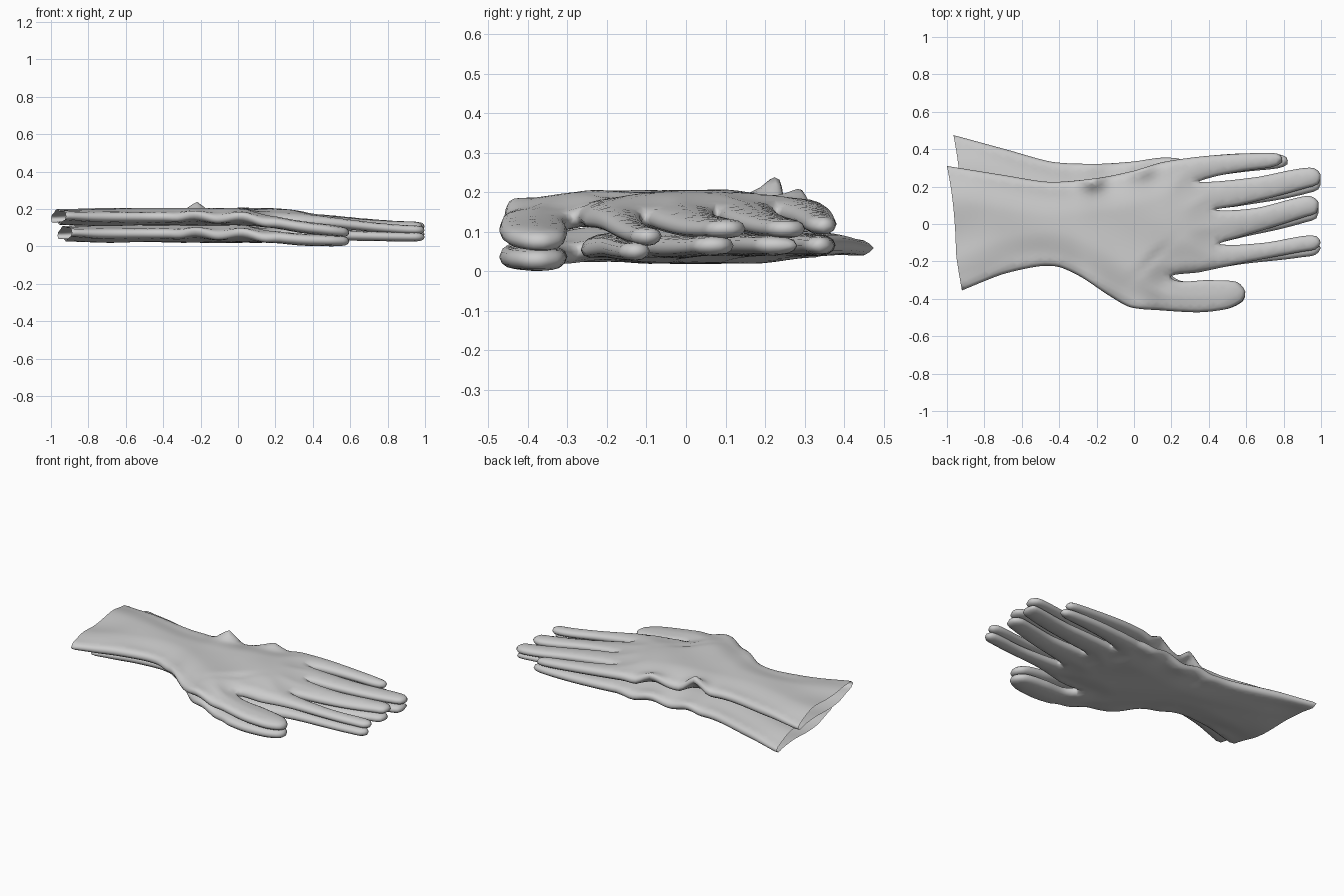
import bpy, math
from mathutils import Vector
from mathutils.geometry import delaunay_2d_cdt

if "Cube" in bpy.data.objects:
    bpy.data.objects.remove(bpy.data.objects["Cube"])

# Glove outline seen from above: cuff corner -> thumb -> fingers -> other cuff corner
OUTLINE = [(-.92, -.355), (-.7, -.268), (-.5, -.225), (-.4, -.23), (-.28, -.285), (-.13, -.385), (-.02, -.445),
           (.15, -.462), (.35, -.472), (.5, -.453), (.58, -.41), (.595, -.36), (.55, -.31), (.4, -.3), (.2, -.29),
           (.35, -.258), (.6, -.205), (.9, -.148), (.97, -.135), (.998, -.1), (.975, -.065), (.9, -.065), (.7, -.1),
           (.46, -.108), (.55, -.075), (.75, -.015), (.92, .04), (.975, .06), (.985, .12), (.94, .15), (.85, .135),
           (.65, .085), (.44, .075), (.55, .097), (.75, .145), (.93, .195), (.985, .215), (.998, .265), (.96, .3),
           (.85, .29), (.65, .25), (.35, .225), (.45, .258), (.6, .285), (.74, .305), (.79, .33), (.785, .367),
           (.74, .38), (.55, .375), (.35, .36), (.15, .33), (0, .285), (-.2, .245), (-.45, .225), (-.7, .262),
           (-1, .31)]
CUFF = [(-.98, .2), (-.965, .08), (-.955, -.05), (-.95, -.17), (-.935, -.27)]


def smooth(a, b, v):
    t = max(0, min(1, (v - a) / (b - a)))
    return t * t * (3 - 2 * t)


def spline(pts, step):
    """Evenly sampled smooth curve through the points."""
    p = [Vector(q) for q in pts]
    p = [p[0] * 2 - p[1]] + p + [p[-1] * 2 - p[-2]]
    out = []
    for a, b, c, d in zip(p, p[1:], p[2:], p[3:]):
        L = (c - b).length
        n = max(2, round(L / step))
        m0 = (c - a).normalized() * L * .8
        m1 = (d - b).normalized() * L * .8
        for i in range(n):
            t = i / n
            out.append(b * (2*t**3 - 3*t*t + 1) + m0 * (t**3 - 2*t*t + t)
                       + c * (3*t*t - 2*t**3) + m1 * (t**3 - t*t))
    return out + [p[-2]]


def flat_mesh():
    """Triangulated flat glove with each point's distance from the seam."""
    side = spline(OUTLINE, .025)
    rim = spline([OUTLINE[-1]] + CUFF + [OUTLINE[0]], .025)[1:-1]
    segs = [(a.x, a.y, b.x - a.x, b.y - a.y) for a, b in zip(side, side[1:])]

    def dist(x, y):
        best = 9
        for ax, ay, dx, dy in segs:
            px, py = x - ax, y - ay
            t = max(0, min(1, (px*dx + py*dy) / (dx*dx + dy*dy + 1e-12)))
            best = min(best, (px - t*dx)**2 + (py - t*dy)**2)
        return math.sqrt(best)

    loop = side + rim
    n = len(loop)

    def inside(x, y):
        r = False
        for i in range(n):
            a, b = loop[i - 1], loop[i]
            if (a.y > y) != (b.y > y) and x < (b.x - a.x) * (y - a.y) / (b.y - a.y) + a.x:
                r = not r
        return r

    pts = list(loop)
    # rows running parallel to the seam keep the edges round
    for off in (.006, .018):
        for a, b, c in zip(side, side[1:], side[2:]):
            t = (c - a).normalized()
            q = b + Vector((-t.y, t.x)) * off
            if dist(q.x, q.y) > off * .9 and inside(q.x, q.y):
                pts.append(q)
    s = .025
    for i in range(-40, 41):
        for j in range(-20, 20):
            q = Vector((i * s, (j + .5 * (i % 2)) * s))
            if dist(q.x, q.y) > .029 and inside(q.x - .012, q.y) and inside(q.x, q.y):
                pts.append(q)
    res = delaunay_2d_cdt(pts, [(i, (i + 1) % n) for i in range(n)], [], 1, 1e-6)
    return [(v.x, v.y, dist(v.x, v.y)) for v in res[0]], [list(f) for f in res[2]]


def make_glove(name, flat, faces, upper):
    def place(x, y, d, sgn):
        # thickness: round seam plus a fuller palm, flatter at the cuff
        u = min(d / .04, 1)
        h = (.028 - .004 * smooth(.3, 1, x)) * math.sqrt(max(0, 1 - (1 - u)**2))
        h += .018 * smooth(.03, .19, d)
        h *= 1 - .25 * smooth(-.7, -1, x)
        # height of the middle layer, drooping to the fingers and thumb
        f = smooth(.1, 1, x)
        th = smooth(-.2, -.33, y) * smooth(-.1, .4, x)
        index = smooth(.1, -.1, y) * f
        if upper:
            z = .157 - .05 * f - .02 * index - .043 * th
        else:
            z = .068 - .003 * f - .015 * index - .03 * th
        # creased seams beside the wrist
        edge = math.exp(-d / .07) * smooth(-.4, -.25, x) * smooth(.25, .1, x)
        z += .013 * edge * math.sin(x * 24 + 1)
        # soft wrinkles and the fold at the thumb root
        z += .003 * math.sin(x * 9 + y * 17) * smooth(.02, .1, d) * smooth(.35, .15, x)
        fold = y + .25 - .9 * (x - .03)
        if sgn > 0:
            h -= .008 * math.exp(-(fold / .03)**2 - ((x - .1) / .09)**2)
        z += .009 * math.sin(y * 16) * smooth(-.75, -1, x)
        if upper:
            # two sharp creases standing up on the little-finger side
            for cx, cy, amp in ((-.22, .23, .05), (.05, .3, .025)):
                z += amp * max(0, 1 - abs(x - cx) / .085) * math.exp(-((y - cy) / .045)**2)
            return x, y, z + sgn * h
        # lower glove swings its cuff towards the back
        y2 = y + .165 * max(0, (.25 - x) / 1.25)**.75 - .03 * smooth(.45, .95, x)
        x2 = x * .965 if x < 0 else x
        # its little finger reaches further out
        little = smooth(.4, .75, x) * smooth(.27, .31, y)
        return x2 + .03 * little, y2 + .012 * little, z + sgn * h

    verts = [place(*p, 1) for p in flat]
    under = []
    for i, p in enumerate(flat):
        if p[2] < 1e-4:
            under.append(i)          # shared seam vertex
        else:
            under.append(len(verts))
            verts.append(place(*p, -1))
    polys = faces + [[under[i] for i in reversed(f)] for f in faces]
    me = bpy.data.meshes.new(name)
    me.from_pydata(verts, [], polys)
    me.validate()
    me.shade_smooth()
    ob = bpy.data.objects.new(name, me)
    bpy.context.collection.objects.link(ob)
    return ob


flat, faces = flat_mesh()
gloves = [make_glove("lower_glove", flat, faces, False), make_glove("upper_glove", flat, faces, True)]
# rest the pair on the ground
low = min(v.co.z for g in gloves for v in g.data.vertices)
for g in gloves:
    for v in g.data.vertices:
        v.co.z -= low
